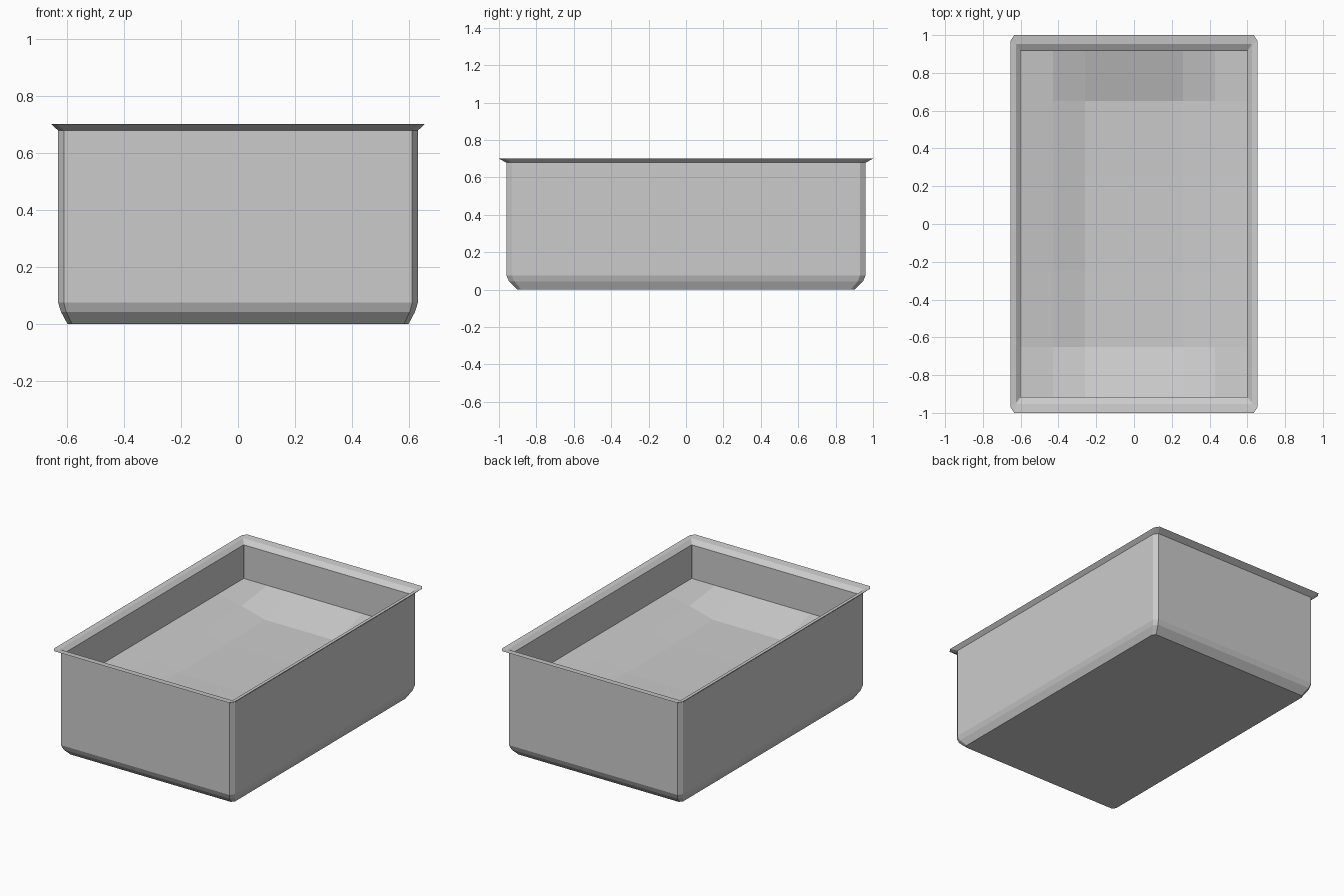
import bpy, bmesh

if "Cube" in bpy.data.objects:
    bpy.data.objects.remove(bpy.data.objects["Cube"])


def make_object(name, bm):
    bmesh.ops.recalc_face_normals(bm, faces=bm.faces)
    mesh = bpy.data.meshes.new(name)
    bm.to_mesh(mesh)
    bm.free()
    obj = bpy.data.objects.new(name, mesh)
    bpy.context.collection.objects.link(obj)
    return obj


def ring(bm, x, y, z, cx, cy):
    """Rectangle with clipped corners."""
    pts = [(x, y - cy), (x - cx, y), (-x + cx, y), (-x, y - cy),
           (-x, -y + cy), (-x + cx, -y), (x - cx, -y), (x, -y + cy)]
    return [bm.verts.new((px, py, z)) for px, py in pts]


# Tub: base, rounded lower edge, wall, flared rim and inner wall
profile = [
    (0.597, 0.903, 0.00, 0.016, 0.022),
    (0.620, 0.946, 0.043, 0.018, 0.028),
    (0.630, 0.960, 0.075, 0.020, 0.030),
    (0.630, 0.960, 0.678, 0.020, 0.030),
    (0.654, 1.000, 0.70, 0.020, 0.030),
    (0.626, 0.952, 0.695, 0.004, 0.006),
    (0.600, 0.916, 0.673, 0.001, 0.001),
    (0.600, 0.916, 0.45, 0.001, 0.001),
]
bm = bmesh.new()
rings = [ring(bm, *p) for p in profile]
bm.faces.new(rings[0])
for a, b in zip(rings, rings[1:]):
    for i in range(8):
        j = (i + 1) % 8
        bm.faces.new((a[i], a[j], b[j], b[i]))
make_object("tub", bm)

# Filling: shallow dished surface meeting the inner wall
xs = [(-0.60, 0), (-0.43, 0.42), (-0.26, 1), (0.26, 1), (0.43, 0.42), (0.60, 0)]
ys = [(-0.916, 0), (-0.65, 0.92), (-0.25, 1), (0.25, 1), (0.65, 0.92), (0.916, 0)]
bm = bmesh.new()
grid = [[bm.verts.new((x, y, 0.453 - 0.085 * wx * wy)) for x, wx in xs] for y, wy in ys]
for r in range(len(ys) - 1):
    for c in range(len(xs) - 1):
        bm.faces.new((grid[r][c], grid[r][c + 1], grid[r + 1][c + 1], grid[r + 1][c]))
filling = make_object("filling", bm)
if filling.data.polygons[0].normal.z < 0:
    filling.data.flip_normals()
